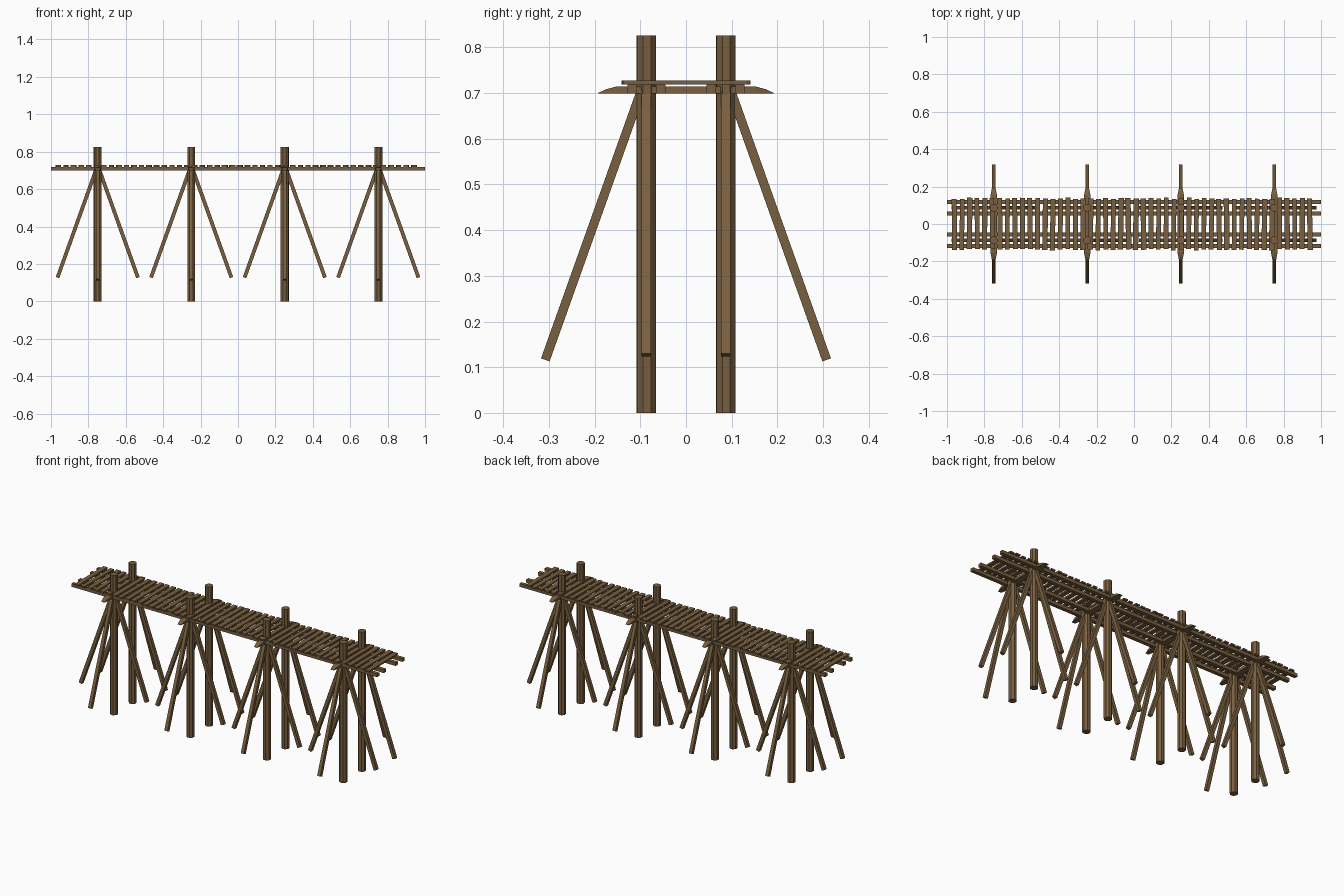
import bpy, bmesh, math, random
from mathutils import Vector, Matrix

if "Cube" in bpy.data.objects:
    bpy.data.objects.remove(bpy.data.objects["Cube"])

random.seed(4)
wood = bpy.data.materials.new("brown wood")
wood.diffuse_color = (0.19, 0.115, 0.05, 1)
wood.use_nodes = True
wood.node_tree.nodes["Principled BSDF"].inputs["Base Color"].default_value = wood.diffuse_color


def finish(bm, name):
    bmesh.ops.recalc_face_normals(bm, faces=bm.faces)
    mesh = bpy.data.meshes.new(name)
    bm.to_mesh(mesh)
    bm.free()
    mesh.materials.append(wood)
    ob = bpy.data.objects.new(name, mesh)
    bpy.context.collection.objects.link(ob)
    return ob


def add_box(bm, centre, size, rot=Matrix.Identity(4)):
    m = Matrix.Translation(centre) @ rot @ Matrix.Diagonal((*size, 1))
    bmesh.ops.create_cube(bm, size=1, matrix=m)


def add_strut(bm, a, b, width):
    # square timber running from a to b, one pair of sides kept vertical
    a, b = Vector(a), Vector(b)
    d = (b - a).normalized()
    side = d.cross(Vector((0, 0, 1))).normalized()
    up = side.cross(d)
    rot = Matrix((side, up, d)).transposed().to_4x4()
    add_box(bm, (a + b) / 2, (width, width, (b - a).length), rot)


post_x = (-0.75, -0.25, 0.25, 0.75)
post_y = 0.087

for i, x in enumerate(post_x):
    for s, label in ((-1, "front"), (1, "back")):
        y = s * post_y
        # octagonal post
        bm = bmesh.new()
        rot = Matrix.Rotation(math.pi / 8 + random.uniform(-.1, .1), 4, 'Z')
        bmesh.ops.create_cone(bm, cap_ends=True, segments=8, radius1=0.0225,
                              radius2=0.0225, depth=0.826,
                              matrix=Matrix.Translation((x, y, 0.413)) @ rot)
        finish(bm, f"{label}_post_{i + 1}")
        # three raking braces around each post
        bm = bmesh.new()
        for k in (-1, 1):
            add_strut(bm, (x + k * 0.008, y, 0.705), (x + k * 0.215, y, 0.127), 0.02)
        add_strut(bm, (x, s * 0.098, 0.705), (x, s * 0.308, 0.116), 0.02)
        finish(bm, f"{label}_braces_{i + 1}")

    # cross beam under the deck with tapered ends
    bm = bmesh.new()
    outline = [(0.192, 0.700, 0.010), (0.175, 0.708, 0.013), (0.152, 0.714, 0.018)]
    rings = [(-y, z, w) for y, z, w in outline] + outline[::-1]
    prev = None
    for y, z, w in rings:
        ring = [bm.verts.new(p) for p in ((x - w, y, 0.699), (x + w, y, 0.699),
                                          (x + w, y, z + .0005), (x - w, y, z + .0005))]
        if prev:
            for j in range(4):
                bm.faces.new((prev[j], prev[(j + 1) % 4], ring[(j + 1) % 4], ring[j]))
        else:
            bm.faces.new(ring)
        prev = ring
    bm.faces.new(prev)
    finish(bm, f"cross_beam_{i + 1}")

# long beams on either side of the post rows
bm = bmesh.new()
for y in (-0.118, -0.055, 0.055, 0.118):
    add_box(bm, (0, y, 0.709), (2.0, 0.021, 0.019))
finish(bm, "long_beams")

# slightly uneven deck planks
bm = bmesh.new()
count = 48
for i in range(count):
    x = -0.96 + i * (1.90 / (count - 1))
    rot = Matrix.Rotation(random.uniform(-0.02, 0.02), 4, 'Z')
    add_box(bm, (x, random.uniform(-0.004, 0.004), 0.7235),
            (random.uniform(0.024, 0.029), 0.274, 0.009), rot)
finish(bm, "deck_planks")
